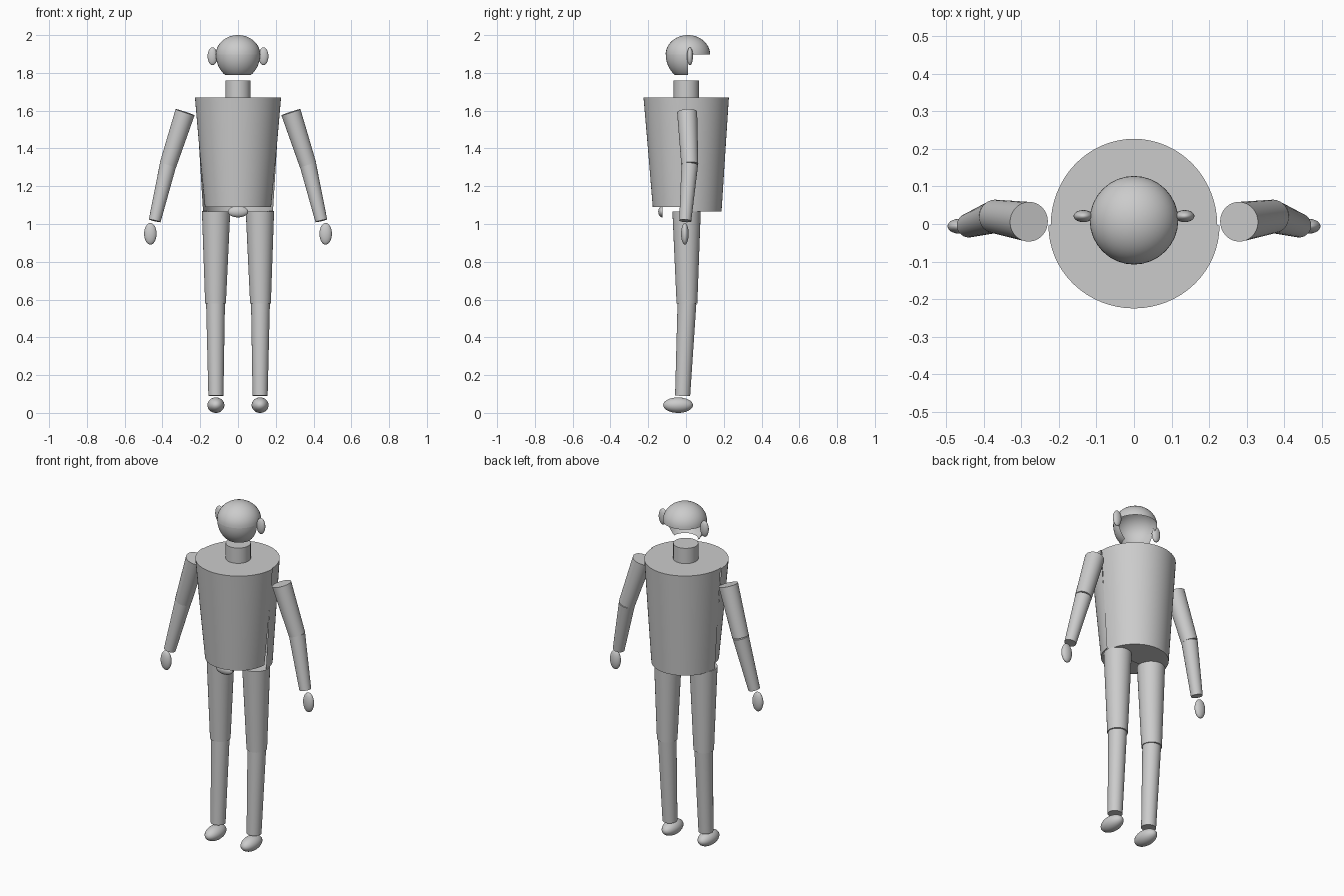
import bpy, bmesh, math
from mathutils import Vector

if "Cube" in bpy.data.objects:
    bpy.data.objects.remove(bpy.data.objects["Cube"])

PI = math.pi


def finish(name, bm, loc=(0, 0, 0)):
    mesh = bpy.data.meshes.new(name)
    bm.to_mesh(mesh)
    bm.free()
    ob = bpy.data.objects.new(name, mesh)
    ob.location = loc
    bpy.context.collection.objects.link(ob)
    bpy.ops.object.select_all(action='DESELECT')
    ob.select_set(True)
    bpy.context.view_layer.objects.active = ob
    bpy.ops.object.shade_smooth_by_angle(angle=math.radians(35))
    return ob


def sweep(name, rings, loc, a0=0.0, a1=2 * PI, caps=False, n=32):
    """Surface through elliptical rings (rx, ry, z), from low to high, over an arc."""
    bm = bmesh.new()
    rows = []
    for rx, ry, z in rings:
        rows.append([bm.verts.new((rx * math.cos(a0 + (a1 - a0) * i / n),
                                   ry * math.sin(a0 + (a1 - a0) * i / n), z))
                     for i in range(n + 1)])
    for lo, hi in zip(rows, rows[1:]):
        for i in range(n):
            bm.faces.new((lo[i], lo[i + 1], hi[i + 1], hi[i]))
    if caps:
        bm.faces.new(rows[0][::-1])
        bm.faces.new(rows[-1])
    bmesh.ops.remove_doubles(bm, verts=bm.verts, dist=1e-5)
    return finish(name, bm, loc)


def dome(rx, ry, rz, t0, t1, n=12):
    """Ellipsoid rings between two latitudes."""
    ts = [t0 + (t1 - t0) * i / n for i in range(n + 1)]
    return [(rx * math.cos(t), ry * math.cos(t), rz * math.sin(t)) for t in ts]


def limb(name, p, q, r0, r1):
    """Closed tapered cylinder from p to q."""
    p, q = Vector(p), Vector(q)
    bm = bmesh.new()
    bmesh.ops.create_cone(bm, cap_ends=True, segments=32, radius1=r0, radius2=r1,
                          depth=(q - p).length)
    ob = finish(name, bm, (p + q) / 2)
    ob.rotation_euler = (q - p).to_track_quat('Z', 'Y').to_euler()
    return ob


def ellipsoid(name, loc, r):
    bm = bmesh.new()
    bmesh.ops.create_uvsphere(bm, u_segments=32, v_segments=16, radius=1)
    bmesh.ops.scale(bm, vec=r, verts=bm.verts)
    return finish(name, bm, loc)


# Head: open skull cap and a front half-shell face cut off at the chin
sweep("skull_cap", dome(0.118, 0.118, 0.103, 0, PI / 2), (0, 0.01, 1.897))
sweep("face", dome(0.117, 0.117, 0.133, -math.asin(0.107 / 0.133), 0),
      (0, 0.01, 1.897), PI, 2 * PI)
limb("neck", (0, 0.002, 1.67), (0, 0.002, 1.76), 0.067, 0.067)

# Torso: front half (chest and belly) and slightly longer back half
sweep("torso_front", [(0.175, 0.172, 1.09), (0.203, 0.196, 1.38), (0.228, 0.221, 1.67)],
      (0, -0.004, 0), PI, 2 * PI, caps=True)
sweep("torso_back", [(0.185, 0.192, 1.065), (0.222, 0.231, 1.67)],
      (0, -0.004, 0), 0, PI, caps=True)
sweep("crotch", dome(0.054, 0.022, 0.03, -PI / 2, PI / 2), (0, -0.125, 1.065), PI, 2 * PI)

# Paired parts
for s, side in ((-1, "left"), (1, "right")):
    ellipsoid("ear_" + side, (s * 0.135, 0.021, 1.888), (0.026, 0.016, 0.047))
    # Arm
    elbow = (s * 0.37, 0.02, 1.315)
    limb("upper_arm_" + side, (s * 0.28, 0.006, 1.592), elbow, 0.053, 0.045)
    limb("forearm_" + side, elbow, (s * 0.441, -0.004, 1.017), 0.044, 0.032)
    ellipsoid("hand_" + side, (s * 0.464, -0.006, 0.948), (0.033, 0.02, 0.057))
    # Leg
    knee = (s * 0.119, 0.005, 0.58)
    limb("thigh_" + side, (s * 0.116, 0.003, 1.067), knee, 0.075, 0.055)
    limb("shin_" + side, knee, (s * 0.117, -0.018, 0.09), 0.05, 0.04)
    ellipsoid("foot_" + side, (s * 0.117, -0.042, 0.041), (0.045, 0.079, 0.041))
